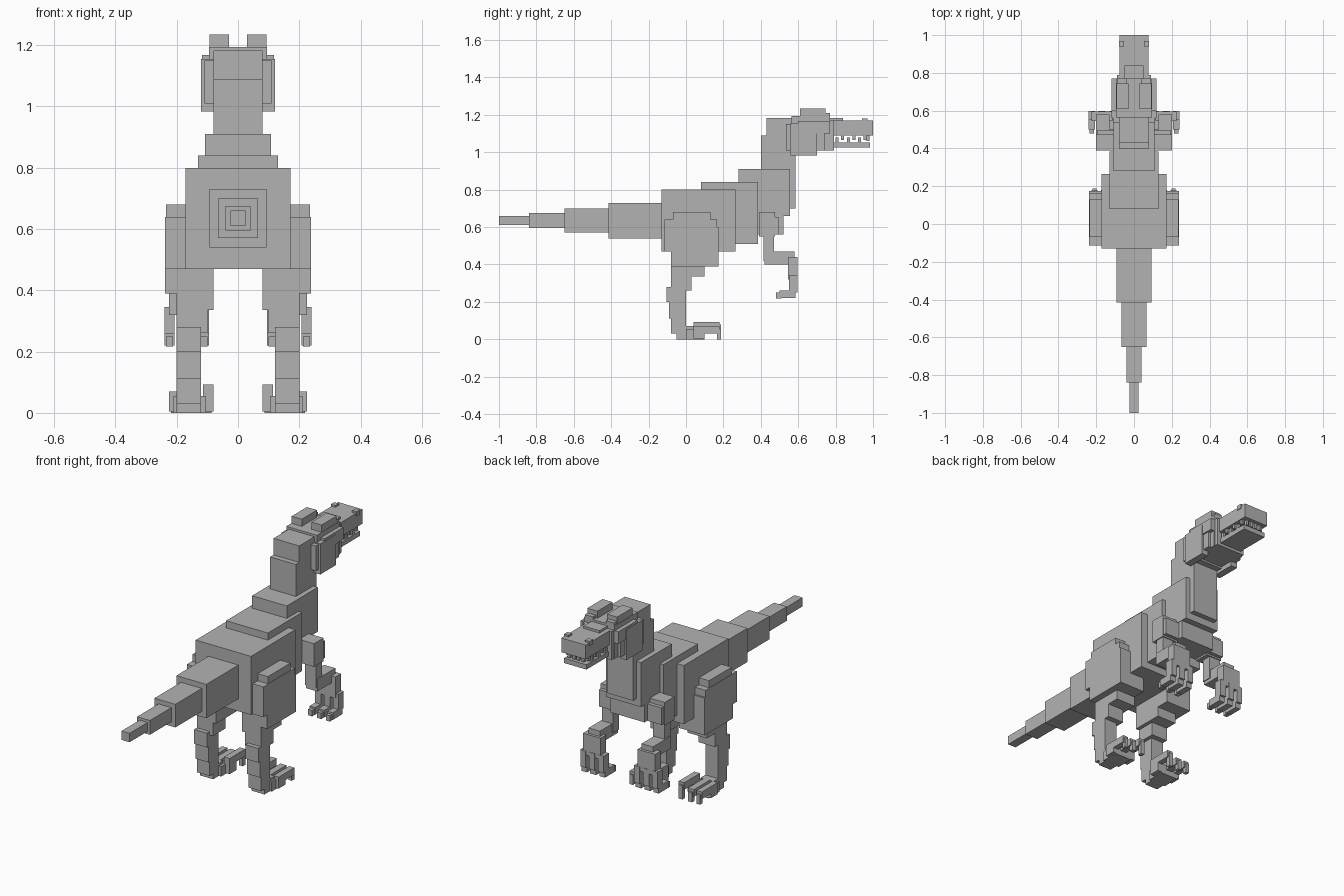
import bpy, bmesh
from mathutils import Vector

grey = bpy.data.materials.new("plain grey")
grey.diffuse_color = (0.45, 0.45, 0.45, 1)


def part(name, boxes, mirror=False):
    """Object made of boxes given as (x0, x1, y0, y1, z0, z1)."""
    bm = bmesh.new()
    for x0, x1, y0, y1, z0, z1 in boxes:
        lo, hi = Vector((x0, y0, z0)), Vector((x1, y1, z1))
        for v in bmesh.ops.create_cube(bm, size=1)["verts"]:
            v.co = (lo + hi) / 2 + v.co * (hi - lo)
    me = bpy.data.meshes.new(name)
    bm.to_mesh(me)
    bm.free()
    me.materials.append(grey)
    ob = bpy.data.objects.new(name, me)
    bpy.context.collection.objects.link(ob)
    if mirror:
        m = ob.modifiers.new("Mirror", "MIRROR")
        m.use_mirror_merge = False
    return ob


def mid(h, *yz):
    """Box centred on x = 0 with half width h."""
    return (-h, h, *yz)


# Tail, tip first
part("tail", [
    mid(.025, -1, -.84, .61, .66),
    mid(.04, -.84, -.65, .595, .675),
    mid(.065, -.65, -.415, .57, .70),
    mid(.093, -.415, -.13, .54, .73),
])

# Torso
part("hips", [mid(.172, -.13, .265, .47, .80)])
part("chest", [mid(.13, .08, .385, .51, .84)])
part("neck_base", [mid(.108, .28, .555, .66, .91),
                   mid(.106, .29, .52, .56, .67)])
part("neck", [mid(.08, .40, .585, .70, 1.09)])

# Head
part("skull", [
    mid(.08, .43, .62, 1.0, 1.183),
    mid(.095, .565, .77, 1.01, 1.195),
    mid(.09, .70, .79, 1.01, 1.17),
    mid(.05, .70, .84, 1.15, 1.183),
])
part("snout", [mid(.076, .70, 1.0, 1.09, 1.17)])
part("lower_jaw", [mid(.07, .70, .985, 1.025, 1.052)])
part("cheeks", [
    (.08, .12, .56, .70, .983, 1.155),
    (.08, .11, .535, .74, 1.01, 1.15),
    (.08, .118, .60, .77, 1.10, 1.168),
], True)
part("brow_crests", [(.03, .093, .61, .745, 1.17, 1.235),
                     (.04, .09, .70, .77, 1.17, 1.21)], True)
part("nostrils", [(.052, .08, .94, .97, 1.155, 1.18)], True)

# Teeth: alternating upper and lower rows, plus the front row
teeth = []
for i in range(6):
    y = .80 + i * .03
    z = 1.065 if i % 2 else 1.05
    teeth.append((.055, .07, y, y + .016, z, z + .03))
for x in (.005, .035):
    teeth.append((x, x + .016, .965, .98, 1.06, 1.092))
part("teeth", teeth, True)

# Hind legs
part("thighs", [
    (.09, .235, -.07, .13, .455, .68),
    (.085, .238, -.115, .165, .47, .64),
    (.08, .238, -.08, .175, .39, .60),
], True)
part("knees", [
    (.08, .20, -.08, .10, .335, .46),
    (.10, .20, -.08, .03, .26, .34),
], True)
part("shins", [
    (.12, .20, -.105, -.01, .20, .28),
    (.12, .20, -.09, 0, .11, .26),
    (.12, .20, -.08, 0, .03, .12),
], True)
part("feet", [(.12, .20, -.05, .04, 0, .07),
              (.105, .21, 0, .10, 0, .055)], True)

# Toes with downturned claws; the inner toe is raised
toes = []
for x0, x1, top in ((.08, .115, .093), (.138, .175, .07), (.192, .225, .07)):
    toes += [(x0, x1, .04, .18, top - .04, top),
             (x0, x1, .04, .10, .005, top - .02),
             (x0 + .006, x1 - .006, .165, .188, 0, top - .015)]
part("toes", toes, True)

# Arms
part("shoulders", [
    (.10, .20, .39, .475, .55, .68),
    (.10, .195, .41, .495, .56, .655),
], True)
part("upper_arms", [(.125, .195, .415, .47, .42, .57)], True)
part("forearms", [(.13, .20, .42, .58, .40, .47)], True)
part("palms", [(.115, .225, .545, .595, .32, .44)], True)

# Fingers curling back toward the body
fingers = []
for x0, x1 in ((.095, .13), (.15, .187), (.207, .24)):
    fingers += [(x0, x1, .55, .597, .25, .345),
                (x0, x1, .50, .585, .22, .26),
                (x0 + .005, x1 - .005, .48, .51, .217, .25)]
part("fingers", fingers, True)
